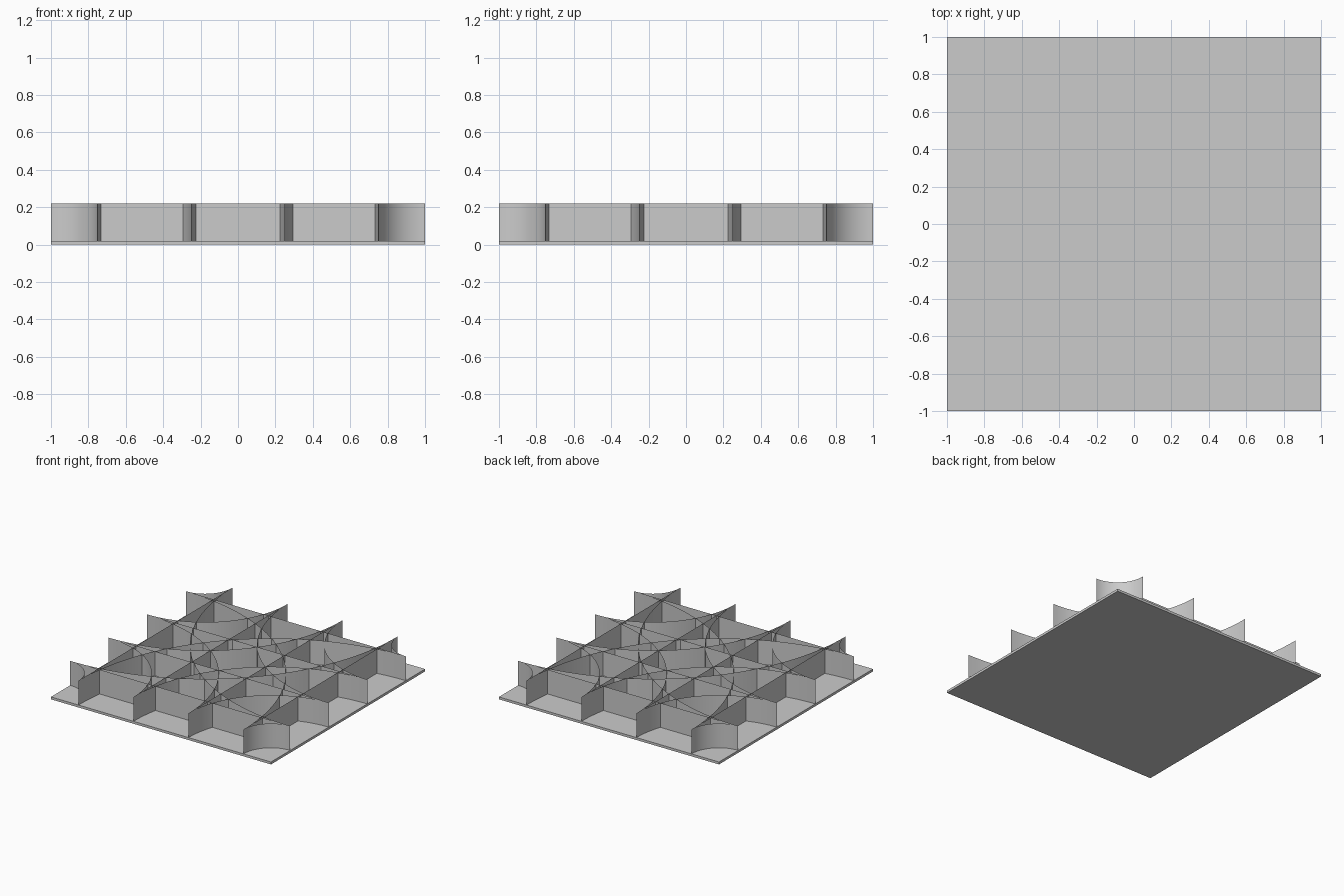
import bpy, bmesh
from math import cos, sin, pi

if "Cube" in bpy.data.objects:
    bpy.data.objects.remove(bpy.data.objects["Cube"])

PLATE_T = 0.02
TOP = 0.22
PORTS = (-0.75, -0.25, 0.25, 0.75)


def finish(name, bm):
    mesh = bpy.data.meshes.new(name)
    bm.to_mesh(mesh)
    bm.free()
    obj = bpy.data.objects.new(name, mesh)
    bpy.context.collection.objects.link(obj)
    return obj


def wall(name, path, smooth=False):
    """Paper-thin upright wall following a 2D path."""
    bm = bmesh.new()
    cols = [(bm.verts.new((x, y, PLATE_T)), bm.verts.new((x, y, TOP))) for x, y in path]
    for (a, b), (c, d) in zip(cols, cols[1:]):
        bm.faces.new((a, c, d, b)).smooth = smooth
    return finish(name, bm)


# Base plate
bm = bmesh.new()
bmesh.ops.create_cube(bm, size=1)
bmesh.ops.scale(bm, vec=(2, 2, PLATE_T), verts=bm.verts)
bmesh.ops.translate(bm, vec=(0, 0, PLATE_T / 2), verts=bm.verts)
finish("base_plate", bm)

# Straight walls joining opposite edges
for p in PORTS:
    wall("straight_wall_lengthwise", [(p, -1), (p, 1)])
    wall("straight_wall_crosswise", [(-1, p), (1, p)])

# Quarter-circle walls centred on each corner
N = 40
for sx in (-1, 1):
    for sy in (-1, 1):
        for p in PORTS:
            r = 1 + p
            wall("arc_wall", [(sx * (1 - r * cos(pi / 2 * i / N)),
                               sy * (1 - r * sin(pi / 2 * i / N)))
                              for i in range(N + 1)], smooth=True)
